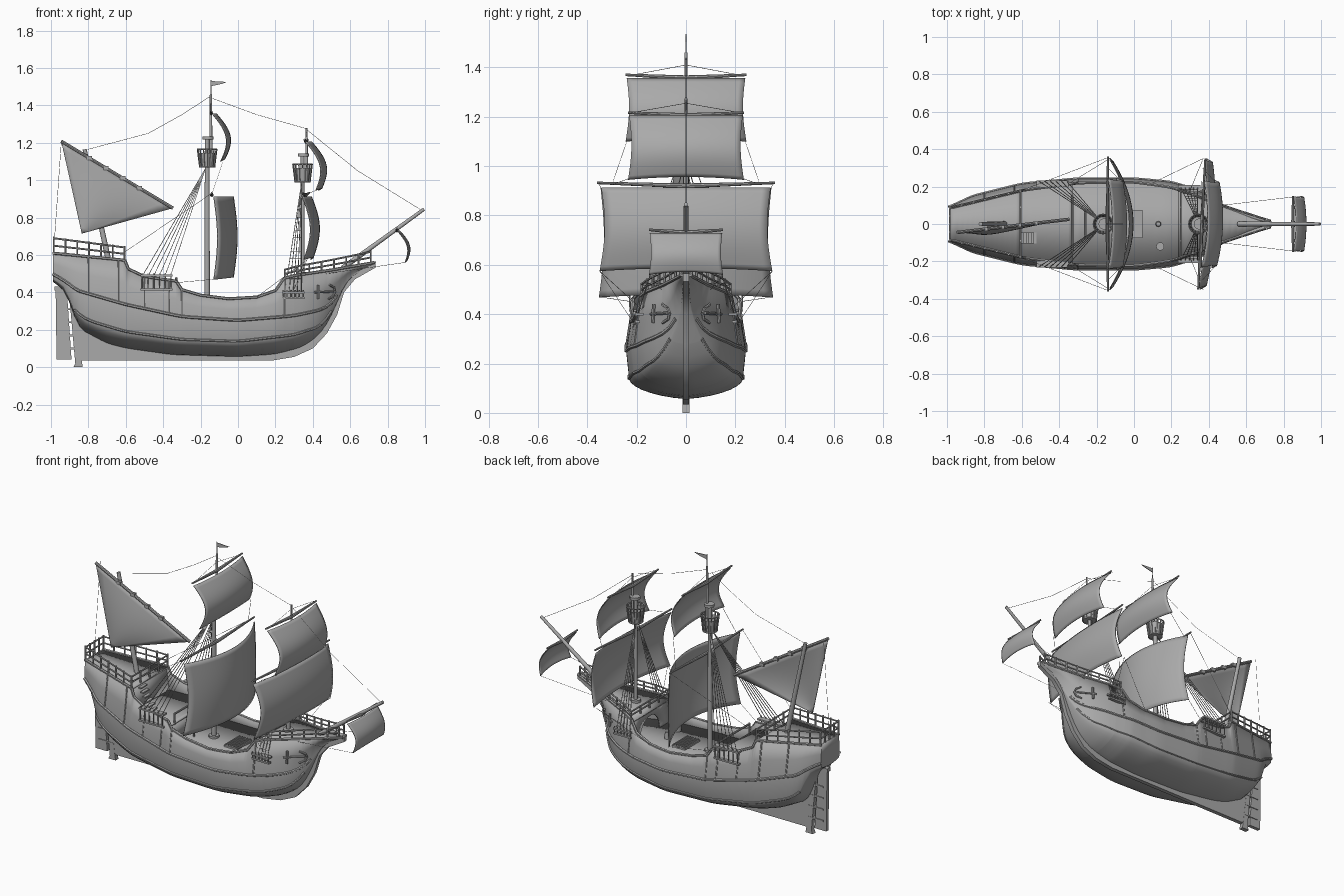
import bpy, bmesh, math
from mathutils import Vector, Matrix

cube = bpy.data.objects.get("Cube")
if cube:
    bpy.data.objects.remove(cube)

GREY = (0.4, 0.4, 0.4, 1)
mat = bpy.data.materials.new("plain grey")
mat.use_nodes = True
mat.diffuse_color = GREY
mat.node_tree.nodes["Principled BSDF"].inputs["Base Color"].default_value = GREY


# ---------- helpers ----------
def finish(name, bm, thick=0, offset=-1):
    me = bpy.data.meshes.new(name)
    bm.to_mesh(me)
    bm.free()
    me.materials.append(mat)
    me.shade_smooth()
    me.set_sharp_from_angle(angle=0.6)
    ob = bpy.data.objects.new(name, me)
    bpy.context.scene.collection.objects.link(ob)
    if thick:
        mod = ob.modifiers.new("thickness", "SOLIDIFY")
        mod.thickness, mod.offset = thick, offset


def rod(bm, a, b, r, r2=None, n=8, caps=True):
    a, b = Vector(a), Vector(b)
    d = b - a
    m = Matrix.Translation((a + b) / 2) @ d.to_track_quat("Z", "Y").to_matrix().to_4x4()
    bmesh.ops.create_cone(bm, cap_ends=caps, segments=n, radius1=r,
                          radius2=r if r2 is None else r2, depth=d.length, matrix=m)


def chain(bm, pts, r, n=6):
    for a, b in zip(pts, pts[1:]):
        rod(bm, a, b, r, n=n)


def box(bm, c, s):
    bmesh.ops.create_cube(bm, size=1, matrix=Matrix.Translation(c) @ Matrix.Diagonal((*s, 1)))


def plate(name, pts, thick):
    bm = bmesh.new()
    f = bm.faces.new([bm.verts.new((x, -thick / 2, z)) for x, z in pts])
    new = bmesh.ops.extrude_face_region(bm, geom=[f])["geom"]
    bmesh.ops.translate(bm, vec=(0, thick, 0), verts=[v for v in new if isinstance(v, bmesh.types.BMVert)])
    bmesh.ops.recalc_face_normals(bm, faces=bm.faces)
    finish(name, bm)


def grid(bm, rows):
    vs = [[bm.verts.new(p) for p in row] for row in rows]
    for a, b in zip(vs, vs[1:]):
        for j in range(len(a) - 1):
            bm.faces.new((a[j], b[j], b[j + 1], a[j + 1]))
    return vs


def at(keys, x):
    """Linear value of a keyed line."""
    if x <= keys[0][0]:
        return keys[0][1]
    for (x0, v0), (x1, v1) in zip(keys, keys[1:]):
        if x <= x1:
            return v0 + (v1 - v0) * (x - x0) / (x1 - x0)
    return keys[-1][1]


def soft(keys, x):
    w = .015 if x < -.8 else .035
    return (at(keys, x - w) + 2 * at(keys, x) + at(keys, x + w)) / 4


# ---------- hull lines ----------
BOTTOM = [(-.99, .46), (-.92, .4), (-.88, .28), (-.84, .2), (-.7, .125), (-.6, .1), (-.35, .065), (0, .055),
          (.2, .068), (.35, .108), (.45, .185), (.52, .31), (.56, .43), (.62, .495), (.73, .545)]
CHINE = [(-.99, .475), (-.92, .425), (-.88, .305), (-.8, .25), (-.6, .19), (-.3, .148), (0, .138), (.3, .173),
         (.45, .222), (.52, .325), (.56, .437), (.62, .5), (.73, .548)]
WALE = [(-.99, .5), (-.91, .45), (-.86, .41), (-.6, .335), (-.3, .27), (0, .25), (.3, .275), (.45, .308),
        (.52, .35), (.56, .445), (.62, .506), (.73, .552)]
SHEER = [(-.99, .61), (-.605, .572), (-.585, .525), (-.5, .485), (-.33, .46), (-.3, .415), (-.2, .385),
         (-.05, .366), (.1, .375), (.2, .41), (.245, .475), (.3, .49), (.5, .52), (.73, .56)]
BEAM = [(-.99, .09), (-.86, .15), (-.6, .215), (-.3, .243), (0, .243), (.2, .225), (.35, .178),
        (.45, .12), (.52, .045), (.56, .018), (.73, .01)]
TOP = [(-.99, .085), (-.6, .18), (-.3, .22), (0, .225), (.2, .197), (.35, .145), (.5, .09), (.73, .015)]
XS = sorted({-.99 + 1.72 * i / 60 for i in range(61)} | {x for x, _ in SHEER})


def half_section(x):
    """Points from the keel up to the rail on the +y side."""
    zb, zc, zw = (soft(k, x) for k in (BOTTOM, CHINE, WALE))
    zs, bw, bt = at(SHEER, x), soft(BEAM, x), soft(TOP, x)
    arc = [i / 7 * math.pi / 2 for i in range(8)]
    pts = [(x, .95 * bw * math.sin(a), zb + (zc - zb) * (.8 * (1 - math.cos(a)) + .2 * math.sin(a))) for a in arc]
    return pts + [(x, bw, zw), (x, (bw + bt) / 2, (zw + zs) / 2), (x, bt, zs)]


def width(x, z):
    zw, zs = soft(WALE, x), at(SHEER, x)
    t = min(max((z - zw) / (zs - zw), 0), 1)
    return soft(BEAM, x) * (1 - t) + soft(TOP, x) * t


bm = bmesh.new()
halves = [half_section(x) for x in XS]
verts = grid(bm, [h[:0:-1] + [(x, -y, z) for x, y, z in h] for h in halves])
bm.faces.new(verts[0])
finish("hull", bm, 0.008)

# wales, rails and ribs on both sides
for name, row, r, x0, x1 in (("lower_wale", 7, .007, -.89, .5), ("upper_wale", 8, .008, -.99, .53),
                             ("cap_rail", 10, .008, -1, 1)):
    bm = bmesh.new()
    for s in (1, -1):
        chain(bm, [(x, s * y, z) for x, y, z in (h[row] for h in halves) if x0 <= x <= x1], r)
    finish(name, bm)
bm = bmesh.new()
for x in (-.8, -.64, -.5, -.37, -.3, .25):
    for s in (1, -1):
        chain(bm, [(px, s * y, z) for px, y, z in half_section(x)[8:]], .0045)
finish("side_ribs", bm)


# ---------- decks and bulkheads ----------
def deck(name, x0, x1, height):
    bm = bmesh.new()
    rows = []
    for i in range(15):
        x = x0 + (x1 - x0) * i / 14
        z = height(x)
        w = width(x, z) - .004
        rows.append([(x, -w, z), (x, w, z)])
    grid(bm, rows)
    bmesh.ops.reverse_faces(bm, faces=bm.faces)
    finish(name, bm, .01)


def bulkhead(bm, x, z0, z1):
    a, b = width(x, z0) - .004, width(x, z1) - .004
    bm.faces.new([bm.verts.new(p) for p in ((x, -a, z0), (x, a, z0), (x, b, z1), (x, -b, z1))])


deck("waist_deck", -.34, .42, lambda x: .31)
deck("quarter_deck", -.62, -.33, lambda x: .41)
deck("poop_deck", -.985, -.605, lambda x: at(SHEER, x) - .012)
deck("forecastle_deck", .24, .72, lambda x: at(SHEER, x) - .012)
bm = bmesh.new()
bulkhead(bm, -.335, .31, .415)
bulkhead(bm, -.608, .41, .56)
finish("bulkheads", bm, .01)

# arched opening below the forecastle
bm = bmesh.new()
rows = []
for i in range(17):
    c, s = math.cos(i * math.pi / 16), math.sin(i * math.pi / 16)
    z = .31 + .155 * min(1, 1.4 * s)
    rows.append([(.245, .1 * c, .31 + .12 * s), (.245, (width(.245, z) - .004) * max(-1, min(1, 1.4 * c)), z)])
grid(bm, rows)
finish("forecastle_arch", bm, .01)

# ---------- keel, rudder and stern ----------
plate("keel", [(-.845, .035), (.18, .035), (.3, .055), (.4, .1), (.475, .18), (.53, .28), (.567, .4),
               (.625, .47), (.735, .532), (.737, .565), (.66, .545), (.56, .48), (.5, .37), (.42, .22),
               (.3, .13), (0, .08), (-.6, .13), (-.8, .22), (-.89, .42)], .026)
plate("rudder", [(-.975, .41), (-.97, .04), (-.89, .04), (-.915, .41)], .022)
plate("stern_post", [(-.905, .41), (-.87, .02), (-.88, 0), (-.83, 0), (-.835, .03), (-.88, .41)], .028)
bm = bmesh.new()
for z in (.1, .17, .24, .31):
    box(bm, (-.9, 0, z), (.1, .032, .01))
box(bm, (-.94, 0, .42), (.08, .03, .022))
finish("rudder_irons", bm)


# ---------- deck railings ----------
def railing(name, x0, x1, h0, h1, posts, across):
    bm = bmesh.new()
    xs = [x0 + (x1 - x0) * i / (posts - 1) for i in range(posts)]

    def p(x, s, f):
        z = at(SHEER, x)
        return (x, s * soft(TOP, x), z + f * (h0 + (h1 - h0) * (x - x0) / (x1 - x0)))

    for s in (1, -1):
        for x in xs:
            rod(bm, p(x, s, -.1), p(x, s, 1.1), .0055, n=6)
        for f in (.5, 1):
            chain(bm, [p(x, s, f) for x in xs], .005)
    for x in across:
        for f in (.5, 1):
            rod(bm, p(x, 1, f), p(x, -1, f), .005, n=6)
        for s in (-.5, 0, .5):
            rod(bm, p(x, s, 0), p(x, s, 1.1), .005, n=6)
    finish(name, bm)


railing("poop_railing", -.985, -.607, .08, .068, 7, (-.985, -.607))
railing("forecastle_railing", .25, .71, .045, .06, 8, (.25,))

# ---------- masts, yards and bowsprit ----------
bm = bmesh.new()
for a, b, r, r2 in (((-.165, .3), (-.165, 1.23), .015, .012), ((-.145, 1.08), (-.145, 1.46), .009, .006),
                    ((-.145, 1.45), (-.145, 1.535), .003, .002), ((.345, .3), (.345, 1.14), .012, .01),
                    ((.367, 1), (.367, 1.28), .008, .005), ((-.69, .56), (-.82, 1.165), .015, .011),
                    ((.56, .53), (.995, .845), .014, .009)):
    rod(bm, (a[0], 0, a[1]), (b[0], 0, b[1]), r, r2, 12)
for x, z in ((-.16, 1.225), (.35, 1.135), (-.165, .325), (.345, .5)):
    rod(bm, (x, 0, z - .008), (x, 0, z + .008), .03, n=12)
finish("masts_and_bowsprit", bm)

peak, tack, clew = Vector((-.945, -.045, 1.208)), Vector((-.348, .025, .85)), Vector((-.835, -.05, .715))
bm = bmesh.new()
for x, z, h, turn in ((-.14, .92, .36, 0), (-.143, 1.358, .245, 0), (.362, .92, .35, .055),
                      (.364, 1.205, .235, .04), (.85, .73, .15, 0)):
    for s in (1, -1):
        rod(bm, (x, 0, z), (x + turn * s * h, s * h, z + .012), .01, .005)
rod(bm, peak, tack, .009)
for t in (.25, .4, .55, .7):
    box(bm, peak.lerp(tack, t), (.028, .02, .02))
finish("yards", bm)

for name, x, z in (("main_top", -.165, 1.07), ("fore_top", .345, .99)):
    bm = bmesh.new()
    h = .095
    rod(bm, (x, 0, z), (x, 0, z + .008), .041, n=16)
    rod(bm, (x, 0, z), (x, 0, z + h * .8), .038, .048, 16, False)
    for i in range(16):
        d, e = (Vector((math.cos(a), math.sin(a), 0)) for a in (i * math.pi / 8, (i + 1) * math.pi / 8))
        c = Vector((x, 0, z))
        up = Vector((0, 0, h))
        rod(bm, c + d * .04, c + d * .052 + up, .004, n=5)
        for f, r in ((0, .041), (1, .052)):
            rod(bm, c + d * r + up * f, c + e * r + up * f, .004, n=5)
    finish(name, bm)


# ---------- sails ----------
def sail(name, x, zt, zb, half, belly, plan, drift, turn=0):
    bm = bmesh.new()
    rows = []
    for i in range(17):
        v = i / 16
        w = half * (1 - .05 * math.sin(math.pi * v) + .02 * v)
        row = []
        for j in range(21):
            u = j / 10 - 1
            px = x + belly * math.sin(math.pi * v) + plan * (1 - u * u) + drift * v + turn * u * w
            row.append((px, u * w, zt + (zb - zt) * v + .012 * v * (1 - u * u)))
        rows.append(row)
    grid(bm, rows)
    finish(name, bm, .005, offset=0)


sail("main_course", -.13, .912, .468, .345, .02, .105, 0)
sail("main_topsail", -.138, 1.355, 1.1, .24, .052, .022, .045)
sail("fore_course", .36, .912, .575, .343, .038, .03, .01, .05)
sail("fore_topsail", .368, 1.205, .945, .23, .05, .025, .055, .03)
sail("spritsail", .853, .728, .56, .147, .032, .012, .04)

bm = bmesh.new()
rows = []
for i in range(13):
    v = i / 12
    a, b = peak.lerp(clew, v), tack.lerp(clew, v * .999)
    rows.append([a.lerp(b, j / 12) - Vector((0, .08 * v * (1 - v) * math.sin(math.pi * j / 12), 0)) for j in range(13)])
grid(bm, rows)
finish("lateen_sail", bm, .004, offset=0)
plate("pennant", [(-.145, 1.53), (-.06, 1.525), (-.085, 1.515), (-.145, 1.502)], .004)

# ---------- rigging ----------
bm = bmesh.new()
L = .0011
for pts in (((-.145, 1.45), (-.3, 1.35), (-.48, 1.25), (-.82, 1.16)), ((-.145, 1.44), (.1, 1.35), (.367, 1.275)),
            ((.367, 1.27), (.64, 1.05), (.98, .84)), ((-.945, 1.2), (-.98, .7))):
    chain(bm, [(x, 0, z) for x, z in pts], L, 4)
for s in (1, -1):
    for a, b in (((-.145, 0, 1.41), (-.145, .24, 1.365)), ((.367, 0, 1.255), (.362, .23, 1.215)),
                 ((-.14, .355, .93), (-.6, .18, .62)), ((-.13, .35, .47), (-.35, .215, .45)),
                 ((.37, .35, .575), (.1, .22, .375)), ((.37, .35, .575), (.3, .18, .42)),
                 ((.895, .15, .56), (.47, .1, .5)), ((-.08, .24, 1.1), (-.14, .3, .925)),
                 ((.43, .23, .95), (.365, .3, .925))):
        rod(bm, (a[0], s * a[1], a[2]), (b[0], s * b[1], b[2]), L, n=4)
    for top, x0, x1, y, z, n in (((-.175, 1.06), -.51, -.36, .23, .49, 6), ((.34, .985), .25, .34, .195, .4, 5)):
        t = Vector((top[0], s * .012, top[1]))
        feet = [Vector((x0 + (x1 - x0) * i / (n - 1), s * y, z)) for i in range(n)]
        for f in feet:
            rod(bm, t, f, .002, n=4)
        if x0 > 0:
            for k in range(1, 14):
                rod(bm, feet[0].lerp(t, k / 16), feet[-1].lerp(t, k / 16), L, n=4)
finish("rigging", bm)

# shroud channels with chain plates
bm = bmesh.new()
for s in (1, -1):
    for x, z, y, w, low in ((-.435, .49, .215, .17, .415), (.295, .4, .19, .12, .37)):
        box(bm, (x, s * y, z), (w, .035, .01))
        box(bm, (x, s * (y + .006), low), (w, .02, .01))
        for i in range(6):
            px = x + w * (i / 5 - .5) * .9
            rod(bm, (px, s * (y + .013), z + .012), (px, s * (y + .012), low), .0035, n=5)
finish("shroud_channels", bm)

# ---------- anchors and deck fittings ----------
bm = bmesh.new()
for s in (1, -1):
    def side(x, z):
        return (x, s * (width(x, z) + .01), z)
    rod(bm, side(.41, .4), side(.51, .405), .006)
    chain(bm, [side(x, z) for x, z in ((.49, .44), (.515, .425), (.52, .405), (.51, .38), (.485, .365))], .006)
    rod(bm, side(.43, .365), side(.43, .44), .007)
finish("anchors", bm)

bm = bmesh.new()
box(bm, (.0, 0, .32), (.09, .15, .02))
for i in range(5):
    box(bm, (-.036 + i * .018, 0, .333), (.006, .14, .008))
rod(bm, (.13, 0, .31), (.13, 0, .36), .016, .012, 12)
rod(bm, (.14, -.12, .31), (.14, -.12, .365), .022, n=12)
for i in range(6):
    box(bm, (-.53 - i * .014, -.075, .42 + i * .025), (.02, .06, .008))
for s in (1, -1):
    rod(bm, (-.33, s * .15, .41), (-.33, s * .15, .48), .006)
    rod(bm, (-.26, s * .06, .31), (-.26, s * .06, .37), .007)
rod(bm, (-.33, -.15, .475), (-.33, .15, .475), .006)
rod(bm, (-.26, -.07, .365), (-.26, .07, .365), .007)
finish("deck_fittings", bm)
